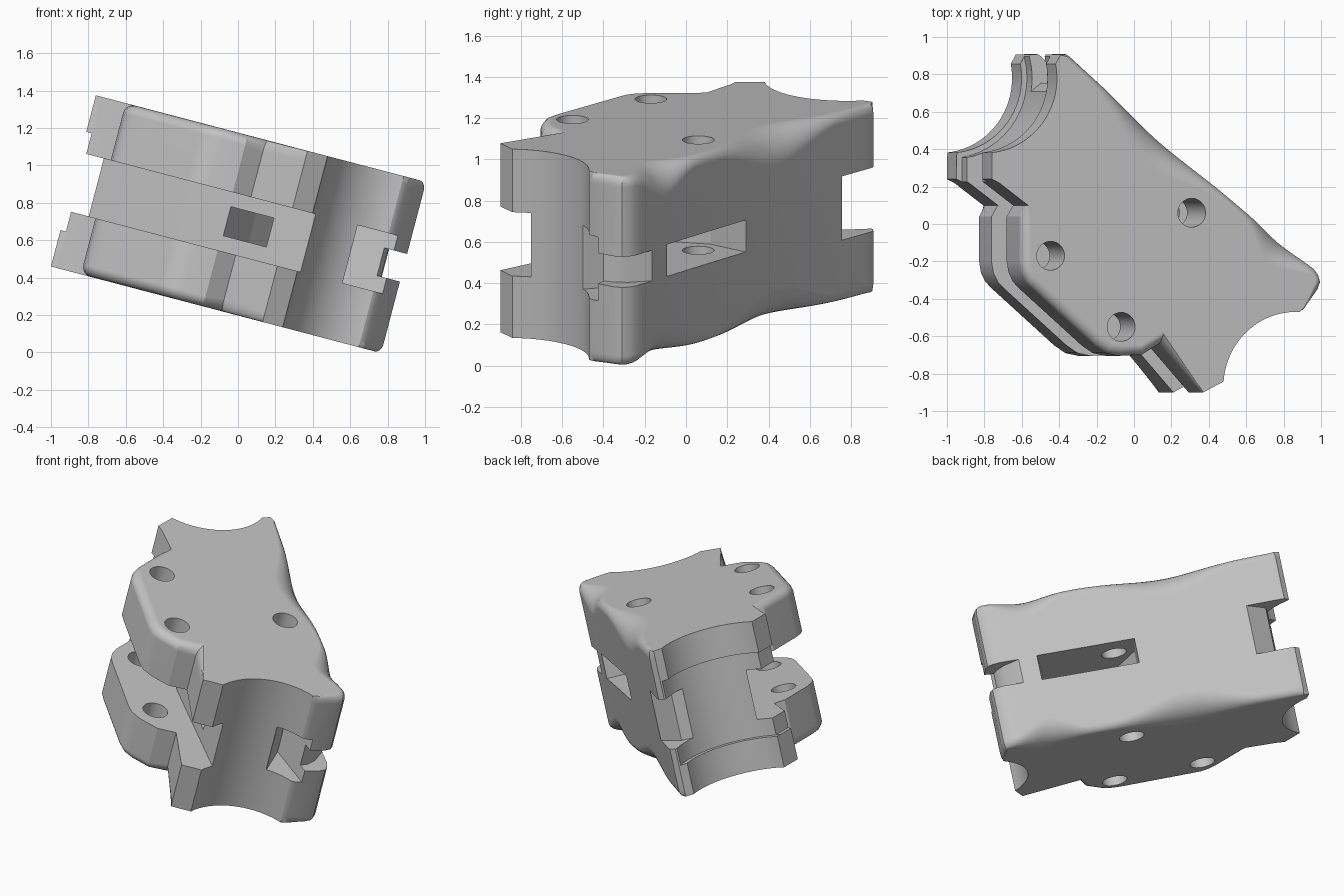
import bpy, bmesh, math
from mathutils import Matrix, Vector

cube = bpy.data.objects.get("Cube")
if cube:
    bpy.data.objects.remove(cube, do_unlink=True)

HEIGHT = 0.946
SLOT = (0.31, 0.63)
PLACE = Matrix.Translation((-1, 0, 0.46)) @ Matrix.Rotation(math.radians(14.7), 4, 'Y')
LEFT_ARC = (-0.04, 0.78)
FRONT_ARC = (1.68, -0.87)

grey = bpy.data.materials.new("plain grey")
grey.use_nodes = True
grey.diffuse_color = (0.55, 0.55, 0.55, 1)
grey.node_tree.nodes["Principled BSDF"].inputs["Base Color"].default_value = (0.55, 0.55, 0.55, 1)


def arc(centre, radius, start, end, count):
    angles = [math.radians(start + (end - start) * i / count) for i in range(count + 1)]
    return [(centre[0] + radius * math.cos(a), centre[1] + radius * math.sin(a)) for a in angles]


def loft(name, rings):
    """Solid skinned through rings with equal point counts, in the tilted frame."""
    bm = bmesh.new()
    loops = [[bm.verts.new(p) for p in ring] for ring in rings]
    n = len(loops[0])
    for low, high in zip(loops, loops[1:]):
        for i in range(n):
            j = (i + 1) % n
            bm.faces.new((low[i], low[j], high[j], high[i]))
    bm.faces.new(loops[0])
    bm.faces.new(loops[-1])
    bmesh.ops.recalc_face_normals(bm, faces=bm.faces)
    mesh = bpy.data.meshes.new(name)
    bm.to_mesh(mesh)
    bm.free()
    mesh.materials.append(grey)
    obj = bpy.data.objects.new(name, mesh)
    bpy.context.collection.objects.link(obj)
    obj.matrix_world = PLACE
    return obj


def prism(name, outline, low, high):
    obj = loft(name, [[(x, y, z) for x, y in outline] for z in (low, high)])
    obj.hide_render = True
    return obj


# Outline: (x, y, edge rounding), clockwise from the left wing
def plain(points, rounding=0.0):
    return [(x, y, rounding) for x, y in points]


def long_side(count):
    points = []
    for i in range(count + 1):
        t = i / count
        x, y = 0.44 + 1.35 * t - 0.022 * math.sin(math.pi * t), 0.895 - 1.135 * t
        scoop = 0.03 + 0.13 * math.exp(-((y - 0.45) / 0.2) ** 2)
        scoop += 0.115 * math.exp(-((y + 0.1) / 0.1) ** 2)
        points.append((x, y, scoop))
    return points


outline = plain([(0, 0.24)])
outline += plain(arc(LEFT_ARC, 0.4, -84, 11, 20))
outline += plain([(0.38, 0.905)]) + plain([(0.42, 0.908)], 0.02)
outline += long_side(40)
outline += plain([(1.815, -0.275), (1.825, -0.31), (1.81, -0.35)], 0.035)
outline += plain([(1.73, -0.455)], 0.01)
outline += plain(arc(FRONT_ARC, 0.4, 87, 176, 20))
outline += plain([(1.17, -0.9)]) + plain([(0.94, -0.64)], 0.07)
outline += plain([(0.84, -0.70), (0.71, -0.705), (0.64, -0.69), (0.58, -0.65),
                  (0.24, -0.35), (0.2, -0.31), (0.175, -0.26), (0.165, -0.2),
                  (0.165, 0.04)], 0.055)
outline += plain([(0.2, 0.1), (0.04, 0.22)])


def ring(angle, top):
    """One level of the rounded rim, at the given rounding angle."""
    result = []
    for i, (x, y, r) in enumerate(outline):
        before, after = outline[i - 1], outline[(i + 1) % len(outline)]
        here = Vector((x, y))
        d = (here - Vector(before[:2])).normalized() + (Vector(after[:2]) - here).normalized()
        d.normalize()
        inset = r * (1 - math.cos(angle))
        rise = max(r, 0.05)
        z = rise * (1 - math.sin(angle))
        result.append((x + d.y * inset, y - d.x * inset, HEIGHT - z if top else z))
    return result


steps = [math.pi / 2 * i / 6 for i in range(7)]
body = loft("clamp_body", [ring(a, False) for a in reversed(steps)] + [ring(a, True) for a in steps])

# Cutters
cutters = [
    # wide slot behind the three sided front left flange
    prism("side_slot", [(0.08, 0.44), (0.66, -0.25), (1.31, -0.76), (1.25, -1.1),
                        (-0.3, -1.1), (-0.3, 0.44)], *SLOT),
    # notch through the back tip
    prism("back_tip_notch", [(0, 0.69), (0.36, 0.69), (0.44, 0.755), (0.9, 0.755),
                             (0.9, 1.1), (0, 1.1)], *SLOT),
    # pocket and thin groove in the right tip
    prism("right_tip_pocket", [(1.53, -0.6), (1.53, -0.49), (1.46, -0.28), (1.74, -0.42),
                               (1.9, -0.5), (1.9, -0.6)], *SLOT),
    prism("right_tip_groove", [(1.6, -0.55), (1.69, -0.42), (1.72, -0.35), (1.725, -0.28),
                               (1.69, -0.14), (2, -0.14), (2, -0.55)], 0.395, 0.548),
    # step inside the left saddle and along its wing
    prism("saddle_step", arc(LEFT_ARC, 0.43, 0, 352.5, 47), 0.2, 0.745),
    prism("wing_step", [(-0.2, 0.46), (0.03, 0.46), (0.03, 0.15), (-0.2, 0.15)], 0.201, 0.744),
    # tapered window through the long side
    prism("window", [(1.22, 0.47), (1.147, 0.3), (0.99, 0.12), (0.83, -0.47), (1.03, -0.64),
                     (1.61, -0.09), (1.75, 0.06)], 0.393, 0.553),
]
# bolt holes
for x, y in ((0.325, -0.17), (0.715, -0.55), (1.105, 0.06)):
    cutters.append(prism("bolt_hole", arc((x, y), 0.077, 0, 348.75, 31), -0.2, HEIGHT + 0.2))

for cutter in cutters:
    cut = body.modifiers.new(cutter.name, 'BOOLEAN')
    cut.operation = 'DIFFERENCE'
    cut.solver = 'EXACT'
    cut.object = cutter

# Bake the cuts and drop the helpers
bpy.context.view_layer.update()
graph = bpy.context.evaluated_depsgraph_get()
finished = bpy.data.meshes.new_from_object(body.evaluated_get(graph))
body.modifiers.clear()
body.data = finished
for cutter in cutters:
    bpy.data.objects.remove(cutter, do_unlink=True)

bpy.ops.object.select_all(action='DESELECT')
body.select_set(True)
bpy.context.view_layer.objects.active = body
bpy.ops.object.shade_smooth_by_angle(angle=math.radians(25))
even = body.modifiers.new("flat_faces", 'WEIGHTED_NORMAL')
even.keep_sharp = True
